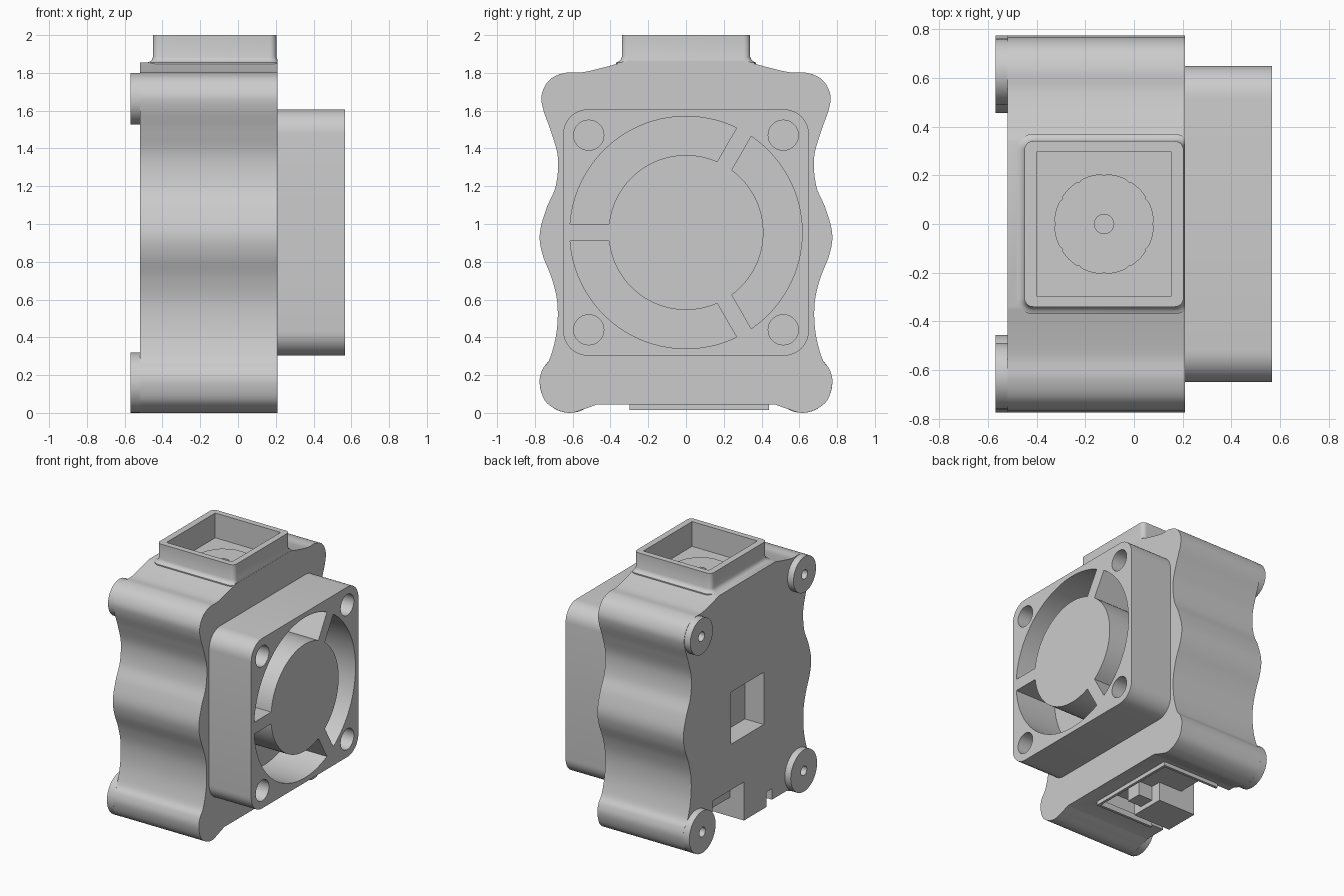
import bpy, bmesh
from math import sin, cos, asin, pi, radians
from mathutils import Vector

old = bpy.data.objects.get("Cube")
if old:
    bpy.data.objects.remove(old)

grey = bpy.data.materials.new("plain grey")
grey.use_nodes = True
COLOUR = (0.6, 0.6, 0.6, 1)
grey.diffuse_color = COLOUR
grey.node_tree.nodes["Principled BSDF"].inputs["Base Color"].default_value = COLOUR


def loft(name, rings):
    """Closed solid through rings of 3D points."""
    bm = bmesh.new()
    loops = [[bm.verts.new(p) for p in ring] for ring in rings]
    n = len(loops[0])
    for a, b in zip(loops, loops[1:]):
        for i in range(n):
            j = (i + 1) % n
            bm.faces.new((a[i], a[j], b[j], b[i]))
    bm.faces.new(loops[0])
    bm.faces.new(loops[-1])
    bmesh.ops.recalc_face_normals(bm, faces=bm.faces)
    mesh = bpy.data.meshes.new(name)
    bm.to_mesh(mesh)
    bm.free()
    mesh.materials.append(grey)
    obj = bpy.data.objects.new(name, mesh)
    bpy.context.collection.objects.link(obj)
    return obj


def along_x(name, outline, x0, x1):
    return loft(name, [[(x, y, z) for y, z in outline] for x in (x0, x1)])


def along_z(name, outline, z0, z1):
    return loft(name, [[(x, y, z) for x, y in outline] for z in (z0, z1)])


def rect(u0, u1, v0, v1):
    return [(u0, v0), (u1, v0), (u1, v1), (u0, v1)]


def circle(u, v, r, n=40):
    return [(u + r * cos(2 * pi * i / n), v + r * sin(2 * pi * i / n)) for i in range(n)]


def rounded(u0, u1, v0, v1, r, n=8):
    pts = []
    centres = [(u1 - r, v1 - r), (u0 + r, v1 - r), (u0 + r, v0 + r), (u1 - r, v0 + r)]
    for k, (u, v) in enumerate(centres):
        for i in range(n + 1):
            a = pi / 2 * (k + i / n)
            pts.append((u + r * cos(a), v + r * sin(a)))
    return pts


def smooth_path(pts, steps=6):
    """Catmull-Rom curve through the points."""
    p = [Vector(q) for q in [pts[0]] + pts + [pts[-1]]]
    out = []
    for a, b, c, d in zip(p, p[1:], p[2:], p[3:]):
        for i in range(steps):
            t = i / steps
            out.append(tuple(0.5 * (2 * b + (c - a) * t + (2 * a - 5 * b + 4 * c - d) * t * t
                                    + (3 * b - a - 3 * c + d) * t ** 3)))
    return out + [pts[-1]]


def cut(obj, cutters):
    for c in cutters:
        c.hide_render = True
        m = obj.modifiers.new("cut", 'BOOLEAN')
        m.operation, m.solver, m.object = 'DIFFERENCE', 'EXACT', c
        bpy.context.view_layer.objects.active = obj
        bpy.ops.object.modifier_apply(modifier=m.name)
        bpy.data.objects.remove(c)


parts = []

# Wavy housing with four corner lobes
half = smooth_path([(0.34, 1.855), (0.45, 1.825), (0.55, 1.803), (0.64, 1.80), (0.72, 1.765),
                    (0.763, 1.69), (0.757, 1.61), (0.715, 1.49), (0.678, 1.35), (0.69, 1.2),
                    (0.74, 1.08), (0.774, 0.95), (0.76, 0.84), (0.71, 0.71), (0.681, 0.58),
                    (0.685, 0.43), (0.72, 0.29), (0.76, 0.23), (0.775, 0.16), (0.75, 0.07),
                    (0.69, 0.02), (0.615, 0.0), (0.54, 0.02), (0.47, 0.045)])
housing = along_x("housing", half + [(-y, z) for y, z in reversed(half)], -0.52, 0.21)
parts.append(housing)

# Mounting bosses on the rear plate
screws = [(s * y, z, r) for s in (-1, 1) for y, z, r in ((0.615, 0.16, 0.16), (0.625, 1.663, 0.137))]
for y, z, r in screws:
    boss = along_x("mounting_boss", circle(y, z, r), -0.57, -0.515)
    cut(boss, [along_x("hole", circle(y, z, 0.036, 20), -0.6, -0.5)])
    parts.append(boss)
cut(housing, [along_x("hole", circle(y, z, 0.036, 20), -0.6, -0.3) for y, z, r in screws])

# Rear window, top pocket and lower connector bay
cut(housing, [
    along_x("window", rect(-0.2, 0.2, 0.66, 1.06), -0.6, -0.36),
    along_z("pocket", rect(-0.4, 0.155, -0.295, 0.295), 1.81, 2.1),
    along_z("socket", circle(-0.123, 0, 0.04, 24), 1.7, 1.9),
    along_x("large_bay", rect(0.04, 0.42, -0.1, 0.31), -0.6, -0.4),
    along_x("small_bay", rect(-0.3, -0.235, -0.1, 0.13), -0.6, -0.4),
    along_z("lower_bay", rect(-0.41, 0.07, -0.29, 0.42), -0.1, 0.16),
])

# Connector block and lip around the lower bay
parts.append(along_z("connector_block", rect(-0.52, -0.2, -0.235, 0.04), 0.015, 0.2))
parts.append(along_z("connector_step", rect(-0.3, -0.08, -0.16, -0.04), 0.05, 0.2))
parts.append(along_z("bay_lip", rect(0.07, 0.09, -0.3, 0.44), 0.015, 0.06))
for y in (-0.3, 0.42):
    parts.append(along_z("bay_side_lip", rect(-0.4, 0.08, y, y + 0.02), 0.015, 0.06))

# Top collar with a flared foot
rings = []
for z, g in ((1.83, 0.03), (1.855, 0.03), (1.86, 0.016), (1.87, 0.006), (1.885, 0), (2.0, 0)):
    outline = rounded(-0.45 - g, 0.203 + g, -0.34 - g, 0.34 + g, 0.035 + g)
    rings.append([(min(x, 0.209), y, z) for x, y in outline])
collar = loft("top_collar", rings)
cut(collar, [along_z("pocket", rect(-0.4, 0.155, -0.295, 0.295), 1.7, 2.1)])
parts.append(collar)

# Scalloped disc on the pocket floor
wave = []
for i in range(96):
    a = 2 * pi * i / 96
    r = 0.2 + 0.005 * min(1, 3 * abs(sin(6 * a)))
    wave.append((-0.123 + r * cos(a), r * sin(a)))
disc = along_z("scalloped_disc", wave, 1.805, 1.818)
cut(disc, [along_z("socket", circle(-0.123, 0, 0.04, 24), 1.7, 1.9)])
parts.append(disc)

# Fan frame with hub, three spokes and screw holes
MID = 0.955
fan = along_x("fan_frame", rounded(-0.65, 0.65, 0.303, 1.607, 0.13), 0.2, 0.567)
cutters = [along_x("hole", circle(y, z, 0.08, 32), 0.215, 0.6)
           for y in (-0.515, 0.515) for z in (0.44, 1.47)]
for middle in (0, 120, 240):
    outline = []
    for r, way in ((0.615, 1), (0.41, -1)):
        reach = radians(60) - asin(0.045 / r)
        for i in range(33):
            a = radians(middle) + way * reach * (i / 16 - 1)
            outline.append((r * cos(a), MID + r * sin(a)))
    cutters.append(along_x("duct", outline, 0.215, 0.6))
cut(fan, cutters)
parts.append(fan)

# Smooth the curved walls, keep edges sharp
bpy.ops.object.select_all(action='DESELECT')
for obj in parts:
    obj.select_set(True)
bpy.context.view_layer.objects.active = housing
bpy.ops.object.shade_smooth_by_angle(angle=radians(30))
